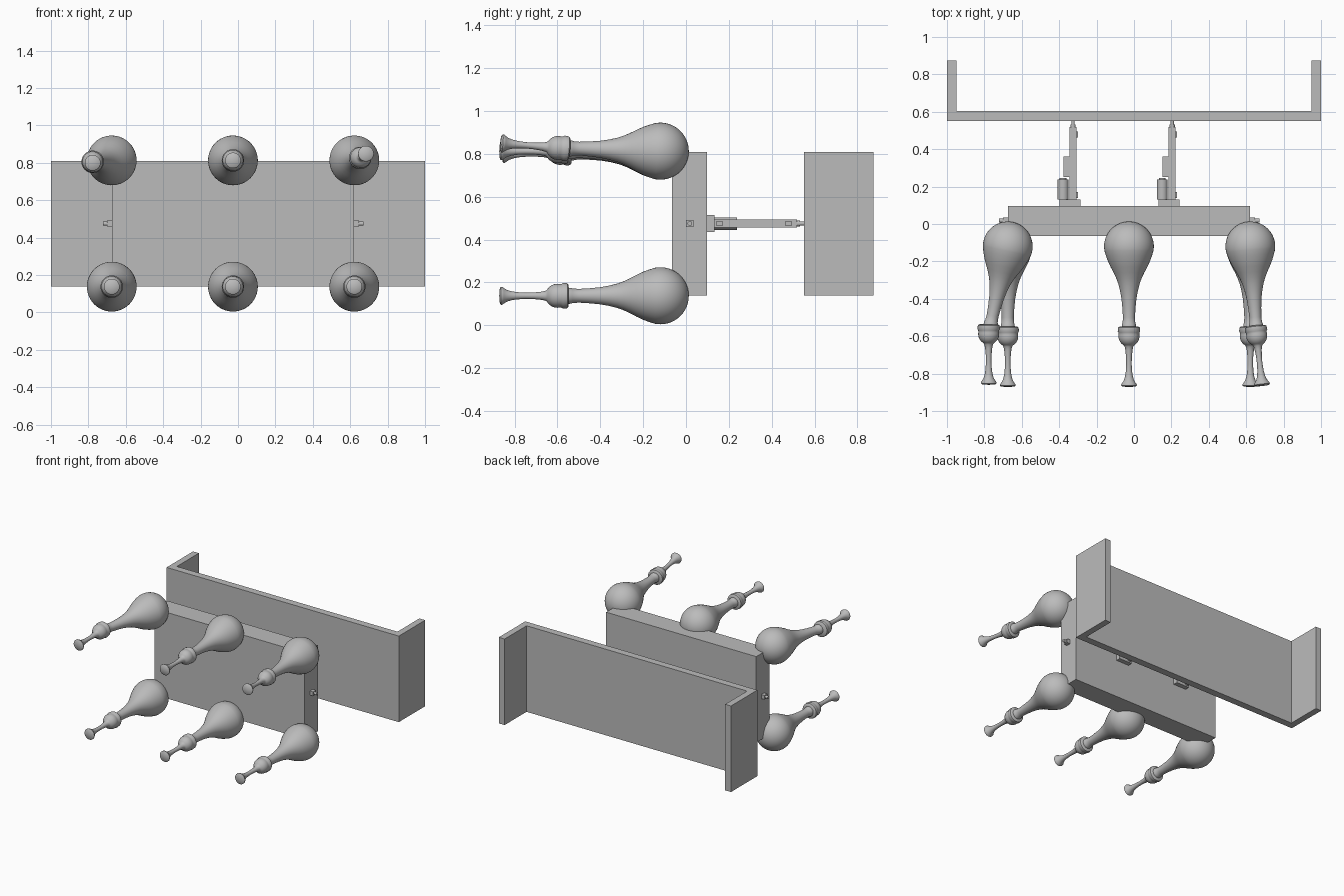
import bpy, bmesh, math
from mathutils import Vector

if "Cube" in bpy.data.objects:
    bpy.data.objects.remove(bpy.data.objects["Cube"])

grey = bpy.data.materials.new("plain grey")
grey.diffuse_color = (0.5, 0.5, 0.5, 1)
grey.use_nodes = True
grey.node_tree.nodes["Principled BSDF"].inputs["Base Color"].default_value = grey.diffuse_color


def finish(name, bm, smooth=False):
    bmesh.ops.recalc_face_normals(bm, faces=bm.faces[:])
    me = bpy.data.meshes.new(name)
    bm.to_mesh(me)
    bm.free()
    me.materials.append(grey)
    ob = bpy.data.objects.new(name, me)
    bpy.context.collection.objects.link(ob)
    if smooth:
        bpy.ops.object.select_all(action='DESELECT')
        ob.select_set(True)
        bpy.context.view_layer.objects.active = ob
        bpy.ops.object.shade_smooth_by_angle(angle=math.radians(40))
    return ob


def box(name, x0, x1, y0, y1, z0, z1):
    bm = bmesh.new()
    bmesh.ops.create_cube(bm, size=1)
    for v in bm.verts:
        v.co = ((x0 + x1) / 2 + v.co.x * (x1 - x0),
                (y0 + y1) / 2 + v.co.y * (y1 - y0),
                (z0 + z1) / 2 + v.co.z * (z1 - z0))
    return finish(name, bm)


def lathe(name, start, direction, profile, sides=48):
    """Revolve (distance, radius) points around an axis."""
    q = Vector((0, 0, 1)).rotation_difference(Vector(direction).normalized())
    bm = bmesh.new()
    rings = []
    for d, r in profile:
        if r < 1e-5:
            rings.append([bm.verts.new(Vector(start) + q @ Vector((0, 0, d)))])
            continue
        rings.append([bm.verts.new(Vector(start) + q @ Vector((
            r * math.cos(2 * math.pi * i / sides), r * math.sin(2 * math.pi * i / sides), d)))
            for i in range(sides)])
    for a, b in zip(rings, rings[1:]):
        for i in range(sides):
            j = (i + 1) % sides
            if len(a) == 1:
                bm.faces.new((a[0], b[i], b[j]))
            elif len(b) == 1:
                bm.faces.new((a[i], a[j], b[0]))
            else:
                bm.faces.new((a[i], a[j], b[j], b[i]))
    return finish(name, bm, True)


def rod(name, start, direction, length, r, sides=24):
    return lathe(name, start, direction, [(0, 0), (0, r), (length, r), (length, 0)], sides)


# Rear channel: one outline extruded upward
Z0, Z1 = 0.14, 0.81
bm = bmesh.new()
outline = [(-1, .55), (1, .55), (1, .875), (.95, .875), (.95, .605),
           (-.95, .605), (-.95, .875), (-1, .875)]
face = bm.faces.new([bm.verts.new((x, y, Z0)) for x, y in outline])
ext = bmesh.ops.extrude_face_region(bm, geom=[face])
bmesh.ops.translate(bm, vec=(0, 0, Z1 - Z0),
                    verts=[v for v in ext["geom"] if isinstance(v, bmesh.types.BMVert)])
finish("rear_channel", bm)

# Front panel
box("front_panel", -.673, .62, -.065, .097, Z0, Z1)

# Bulb profile: sphere that sweeps into a slender neck
R = .133
bulb = [(-R * math.cos(a), R * math.sin(a)) for a in
        [math.radians(100 * i / 20) for i in range(21)]]
bulb[0] = (-R, 0)
bulb += [(.05, .123), (.08, .112), (.11, .098), (.14, .082), (.17, .068), (.20, .057),
         (.24, .047), (.28, .040), (.33, .035), (.38, .032), (.41, .034), (.415, .037),
         (.44, .038), (.48, .038), (.48, 0)]
# Foot profile: collar, knob, thin stem and flared end
K = .056
foot = [(-.052, 0), (-.052, .050), (-.046, .058), (-.026, .060), (-.020, .056)]
foot += [(K * math.sin(a), K * math.cos(a)) for a in
         [math.radians(-10 + 70 * i / 9) for i in range(10)]]
foot += [(.056, .023), (.075, .019), (.11, .0155), (.15, .0145), (.19, .017), (.215, .021),
         (.235, .027), (.25, .036), (.258, .042), (.264, .042), (.269, .036), (.272, 0)]

# Six legs; the two upper corner legs splay out
for row, z in (("lower", .138), ("upper", .813)):
    for col, x in (("left", -.675), ("middle", -.027), ("right", .622)):
        knob, end = Vector((x, -.60, z)), Vector((x, -.872, z))
        if row == "upper" and col == "left":
            knob, end = Vector((-.777, -.588, .805)), Vector((-.777, -.86, .80))
        if row == "upper" and col == "right":
            knob, end = Vector((.656, -.597, .828)), Vector((.685, -.865, .85))
        ball = Vector((x, -.12, z))
        lathe(f"{row}_{col}_bulb", ball, knob - ball, bulb)
        lathe(f"{row}_{col}_foot", knob, end - knob, foot)

# Side connectors on the panel ends
for side, x, s in (("left", -.673, -1), ("right", .62, 1)):
    a, b = sorted((x, x + s * .028))
    box(f"{side}_connector_block", a, b, .0, .035, .459, .491)
    rod(f"{side}_connector_pin", (x + s * .02, .018, .475), (s, 0, 0), .03, .011, 12)

# Two linear actuators between panel and channel
for name, dx in (("left", 0), ("right", .53)):
    zc = .475
    box(f"{name}_actuator_base", dx - .398, dx - .286, .095, .132, zc - .04, zc + .04)
    rod(f"{name}_actuator_motor", (dx - .379, .13, zc), (0, 1, 0), .107, .029)
    rod(f"{name}_motor_cap", (dx - .379, .23, zc), (0, 1, 0), .016, .018)
    box(f"{name}_gear_housing", dx - .377, dx - .343, .25, .36, zc - .017, zc + .017)
    box(f"{name}_actuator_tube", dx - .345, dx - .307, .13, .518, zc - .019, zc + .019)
    rod(f"{name}_actuator_rod", (dx - .326, .51, zc), (0, 1, 0), .042, .009, 16)
    rod(f"{name}_rod_collar", (dx - .326, .515, zc), (0, 1, 0), .016, .014, 16)
    for part, y in (("lower", .14), ("upper", .463)):
        box(f"{name}_{part}_sensor", dx - .308, dx - .299, y, y + .032, zc - .01, zc + .01)
